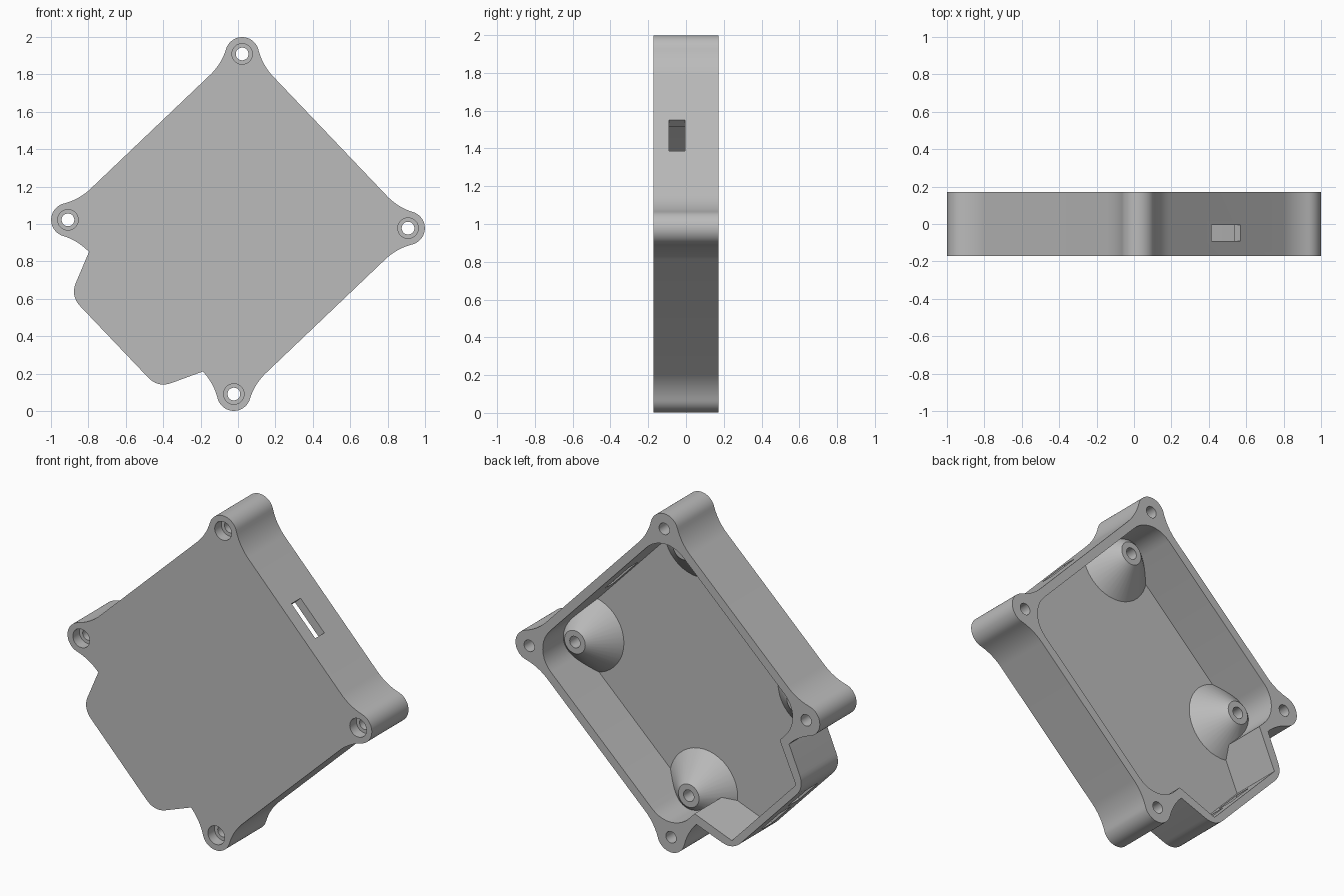
import bpy, bmesh, math
from mathutils import Vector

if "Cube" in bpy.data.objects:
    bpy.data.objects.remove(bpy.data.objects["Cube"])

TILT = math.radians(43.6)      # direction of the first wall
HALF, EAR, EAR_R, FILLET = 0.68, 0.643, 0.09, 0.32
BACK, FRONT, FLOOR = 0.172, -0.172, -0.14

grey = bpy.data.materials.new("plain_grey")
grey.use_nodes = True
grey.diffuse_color = (0.5, 0.5, 0.5, 1)
grey.node_tree.nodes["Principled BSDF"].inputs["Base Color"].default_value = (0.5, 0.5, 0.5, 1)


def place(k, u, v):
    """Along-wall u and outward v of wall k, to x and z."""
    a = TILT + k * math.pi / 2
    return (v * math.cos(a) - u * math.sin(a), 1 + v * math.sin(a) + u * math.cos(a))


def arc(cu, cv, r, a0, a1, n):
    return [(cu + r * math.cos(a0 + (a1 - a0) * i / n),
             cv + r * math.sin(a0 + (a1 - a0) * i / n)) for i in range(n + 1)]


def make_object(name, bm):
    bmesh.ops.recalc_face_normals(bm, faces=bm.faces)
    mesh = bpy.data.meshes.new(name)
    bm.to_mesh(mesh)
    bm.free()
    mesh.materials.append(grey)
    ob = bpy.data.objects.new(name, mesh)
    bpy.context.collection.objects.link(ob)
    return ob


def prism(name, points, y0, y1):
    bm = bmesh.new()
    face = bm.faces.new([bm.verts.new((x, y0, z)) for x, z in points])
    ext = bmesh.ops.extrude_face_region(bm, geom=[face])
    moved = [g for g in ext["geom"] if isinstance(g, bmesh.types.BMVert)]
    bmesh.ops.translate(bm, verts=moved, vec=(0, y1 - y0, 0))
    return make_object(name, bm)


def block(name, k, u0, u1, v0, v1, y0, y1):
    corners = [(u0, v0), (u1, v0), (u1, v1), (u0, v1)]
    return prism(name, [place(k, u, v) for u, v in corners], y0, y1)


def disc(name, k, r, y0, y1):
    return prism(name, [place(k, u, v) for u, v in arc(EAR, EAR, r, 0, math.tau, 32)[:-1]], y0, y1)


def boolean(ob, other, operation):
    mod = ob.modifiers.new("cut", "BOOLEAN")
    mod.operation, mod.solver, mod.object = operation, "EXACT", other
    bpy.context.view_layer.update()
    bpy.context.view_layer.objects.active = ob
    bpy.ops.object.modifier_apply(modifier=mod.name)
    bpy.data.objects.remove(other)


def rounded(corner, a, b, size, n=8):
    """Soft corner between directions to a and b."""
    c = Vector(corner)
    p = c + (Vector(a) - c).normalized() * size
    q = c + (Vector(b) - c).normalized() * size
    return [tuple(p.lerp(c, i / n).lerp(c.lerp(q, i / n), i / n)) for i in range(n + 1)]


def outer_outline():
    d = EAR - math.sqrt((FILLET + EAR_R) ** 2 - (HALF + FILLET - EAR) ** 2)
    phi = math.atan2(EAR - HALF - FILLET, EAR - d)
    bulge = (rounded((-0.34, 0.914), (-d, HALF), (0, 0.914), 0.077)
             + rounded((0.34, 0.914), (0, 0.914), (d, HALF), 0.077))
    neck = arc(d, HALF + FILLET, FILLET, -math.pi / 2, phi, 10)
    ear = arc(EAR, EAR, EAR_R, phi + math.pi, -math.pi / 2 - phi, 20)
    corner = neck + ear[1:-1] + [(v, u) for u, v in reversed(neck)]
    pts = []
    for k in range(4):
        pts += [place(k, u, v) for u, v in (bulge if k == 2 else []) + corner]
    return pts


def cavity_outline(grow=0.0):
    h, r = 0.63 + grow, 0.17
    corner = arc(h - r, h - r, r, math.pi / 2, 0, 10)
    w, t = 0.405 + grow, 0.305 + grow
    bulge = [(-w, h), (-t, 0.872 + grow), (t, 0.872 + grow), (w, h)]
    pts = []
    for k in range(4):
        pts += [place(k, u, v) for u, v in (bulge if k == 2 else []) + corner]
    return pts


# Tray with four screw ears, open at the back
case = prism("enclosure_case", outer_outline(), FRONT, BACK)
boolean(case, prism("cavity", cavity_outline(), FLOOR, BACK + 0.1), "DIFFERENCE")

# Screw holes with counterbores in the front
for k in range(4):
    boolean(case, disc("screw_hole", k, 0.034, -0.3, 0.3), "DIFFERENCE")
    boolean(case, disc("counterbore", k, 0.055, -0.3, -0.11), "DIFFERENCE")

# Port in the upper right wall, paired ports in the bulge
boolean(case, block("port", 0, -0.113, 0.113, 0.55, 0.8, -0.09, -0.005), "DIFFERENCE")
for u in (-0.13, 0.13):
    boolean(case, block("port", 2, u - 0.09, u + 0.09, 0.8, 1.0, -0.08, 0.03), "DIFFERENCE")

# Conical standoffs with blind holes, trimmed to the walls
bm = bmesh.new()
profile = [(0, -0.15), (0.235, -0.15), (0.068, 0), (0.034, 0), (0.034, -0.1), (0, -0.1)]
for k in range(4):
    x, z = place(k, 0.516, 0.516)
    ring = [bm.verts.new((x + r, y, z)) for r, y in profile]
    edges = [bm.edges.new(pair) for pair in zip(ring, ring[1:])]
    bmesh.ops.spin(bm, geom=ring + edges, cent=(x, 0, z), axis=(0, 1, 0),
                   angle=math.tau, steps=40)
bmesh.ops.remove_doubles(bm, verts=bm.verts, dist=0.0005)
standoffs = make_object("standoffs", bm)
boolean(standoffs, prism("trim", cavity_outline(0.01), -0.3, 0.3), "INTERSECT")

# Smooth curved walls, crisp edges
for ob in (case, standoffs):
    bpy.ops.object.select_all(action="DESELECT")
    ob.select_set(True)
    bpy.context.view_layer.objects.active = ob
    bpy.ops.object.shade_smooth_by_angle(angle=math.radians(30))
